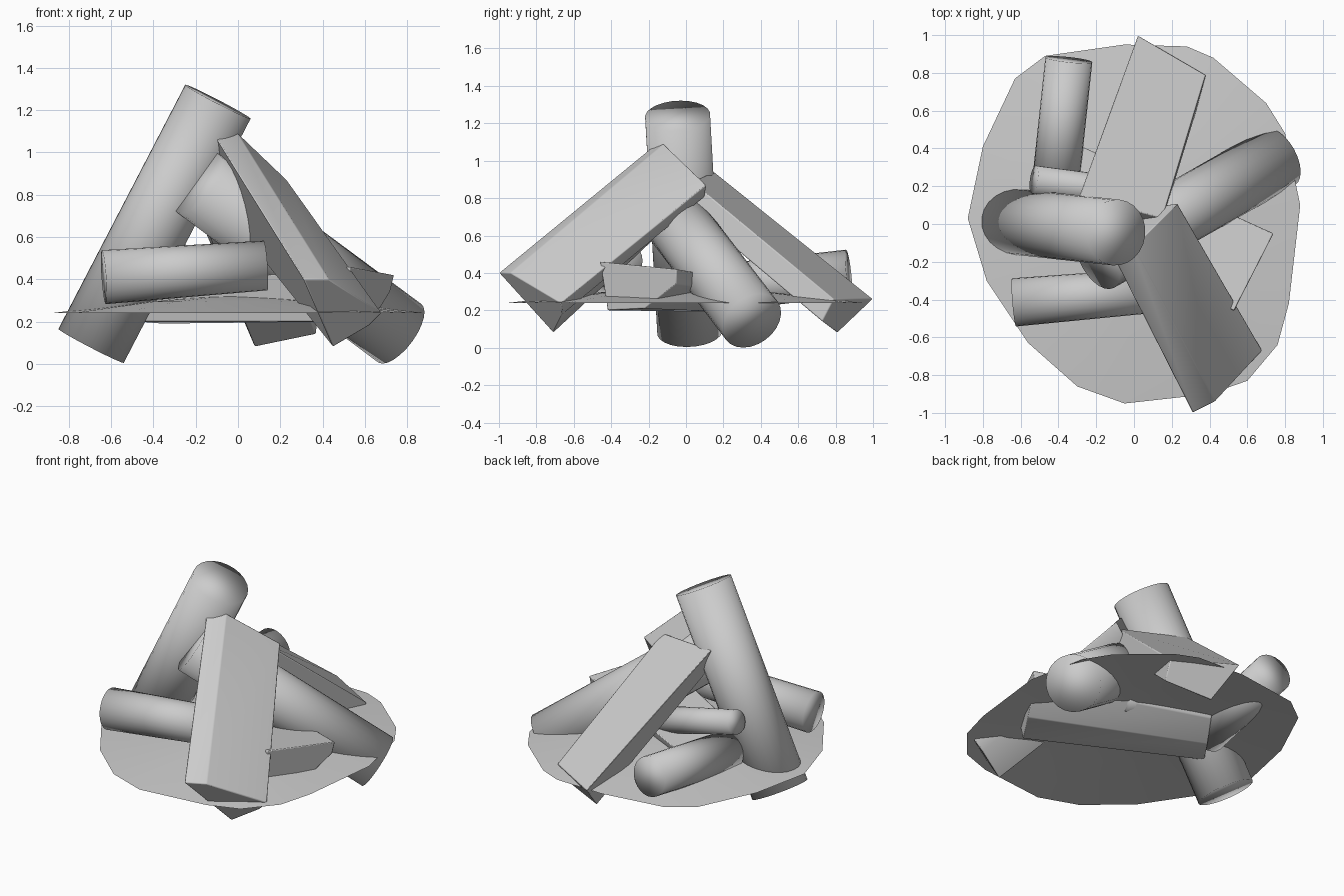
import bpy, bmesh, math
from mathutils import Vector

if "Cube" in bpy.data.objects:
    bpy.data.objects.remove(bpy.data.objects["Cube"])


def finish(name, bm, bevel=0.0, angle=50):
    bmesh.ops.recalc_face_normals(bm, faces=bm.faces)
    me = bpy.data.meshes.new(name)
    bm.to_mesh(me)
    bm.free()
    ob = bpy.data.objects.new(name, me)
    bpy.context.collection.objects.link(ob)
    if bevel:
        mod = ob.modifiers.new("soft_edges", 'BEVEL')
        mod.width = bevel
        mod.segments = 2
    bpy.ops.object.select_all(action='DESELECT')
    ob.select_set(True)
    bpy.context.view_layer.objects.active = ob
    bpy.ops.object.shade_smooth_by_angle(angle=math.radians(angle))
    return ob


def loft(name, ring_a, ring_b, bevel=0.0, angle=50):
    """Closed solid between two matching end rings."""
    bm = bmesh.new()
    a = [bm.verts.new(p) for p in ring_a]
    b = [bm.verts.new(p) for p in ring_b]
    n = len(a)
    for i in range(n):
        j = (i + 1) % n
        bm.faces.new((a[i], a[j], b[j], b[i]))
    bm.faces.new(a)
    bm.faces.new(b)
    return finish(name, bm, bevel, angle)


def round_log(name, start, end, r0, r1, sides=24):
    """Log whose shading runs softly over the sawn ends."""
    s, e = Vector(start), Vector(end)
    q = (e - s).to_track_quat('Z', 'Y')
    rings = []
    for c, r in ((s, r0), (e, r1)):
        rings.append([c + q @ Vector((r * math.cos(t), r * math.sin(t), 0))
                      for t in (2 * math.pi * i / sides for i in range(sides))])
    return loft(name, *rings, angle=100)


# Leaning round logs
round_log("tall_leaning_log", (-0.695, 0.02, 0.085), (-0.095, -0.045, 1.24), 0.175, 0.175)
round_log("right_leaning_log", (0.765, 0.352, 0.145), (-0.19, -0.19, 0.855), 0.172, 0.17)

# Round logs lying low on the pile
round_log("front_lying_log", (-0.635, -0.415, 0.41), (0.13, -0.35, 0.465), 0.128, 0.118)
round_log("back_lying_log", (-0.345, 0.87, 0.40), (-0.42, 0.17, 0.32), 0.125, 0.125)
round_log("small_lying_log", (-0.53, 0.235, 0.565), (0.20, 0.13, 0.35), 0.075, 0.085)

# Split logs: broad upper face with a wedge underneath
loft("front_split_log",
     [(0.31, -1.0, 0.40), (0.43, -0.94, 0.40), (0.68, -0.67, 0.24),
      (0.62, -0.66, 0.18), (0.45, -0.71, 0.08)],
     [(-0.11, -0.17, 1.08), (0.0, -0.12, 1.09), (0.23, 0.11, 0.87),
      (0.17, 0.10, 0.81), (-0.08, 0.0, 0.74)], 0.006)
loft("back_split_log",
     [(0.02, 1.00, 0.26), (0.38, 0.79, 0.26), (0.37, 0.73, 0.14), (0.08, 0.81, 0.08)],
     [(-0.29, 0.15, 0.94), (0.15, 0.03, 0.89), (0.14, -0.02, 0.77), (-0.20, 0.0, 0.77)], 0.006)
loft("lying_split_log",
     [(0.74, -0.05, 0.42), (0.53, -0.46, 0.46), (0.51, -0.42, 0.20),
      (0.64, -0.22, 0.21), (0.72, -0.05, 0.34)],
     [(-0.27, 0.41, 0.34), (-0.48, 0.03, 0.36), (-0.48, 0.08, 0.20),
      (-0.36, 0.25, 0.19), (-0.28, 0.38, 0.28)], 0.006)

# Low ash mound: irregular rim rising gently to the middle, open underneath
rim = [(-0.88, 0.03), (-0.80, 0.41), (-0.63, 0.77), (-0.47, 0.89), (-0.05, 0.95),
       (0.28, 0.94), (0.42, 0.88), (0.70, 0.64), (0.80, 0.48), (0.88, 0.10),
       (0.82, -0.42), (0.76, -0.64), (0.60, -0.83), (0.40, -0.90), (-0.05, -0.95),
       (-0.30, -0.86), (-0.56, -0.63), (-0.78, -0.30)]
bm = bmesh.new()
outer = [bm.verts.new((x, y, 0.24)) for x, y in rim]
inner = [bm.verts.new((x * 0.5, y * 0.5, 0.295)) for x, y in rim]
top = bm.verts.new((0, 0, 0.33))
for i in range(len(rim)):
    j = (i + 1) % len(rim)
    bm.faces.new((outer[j], outer[i], inner[i], inner[j]))
    bm.faces.new((inner[j], inner[i], top))
finish("ash_mound", bm)
